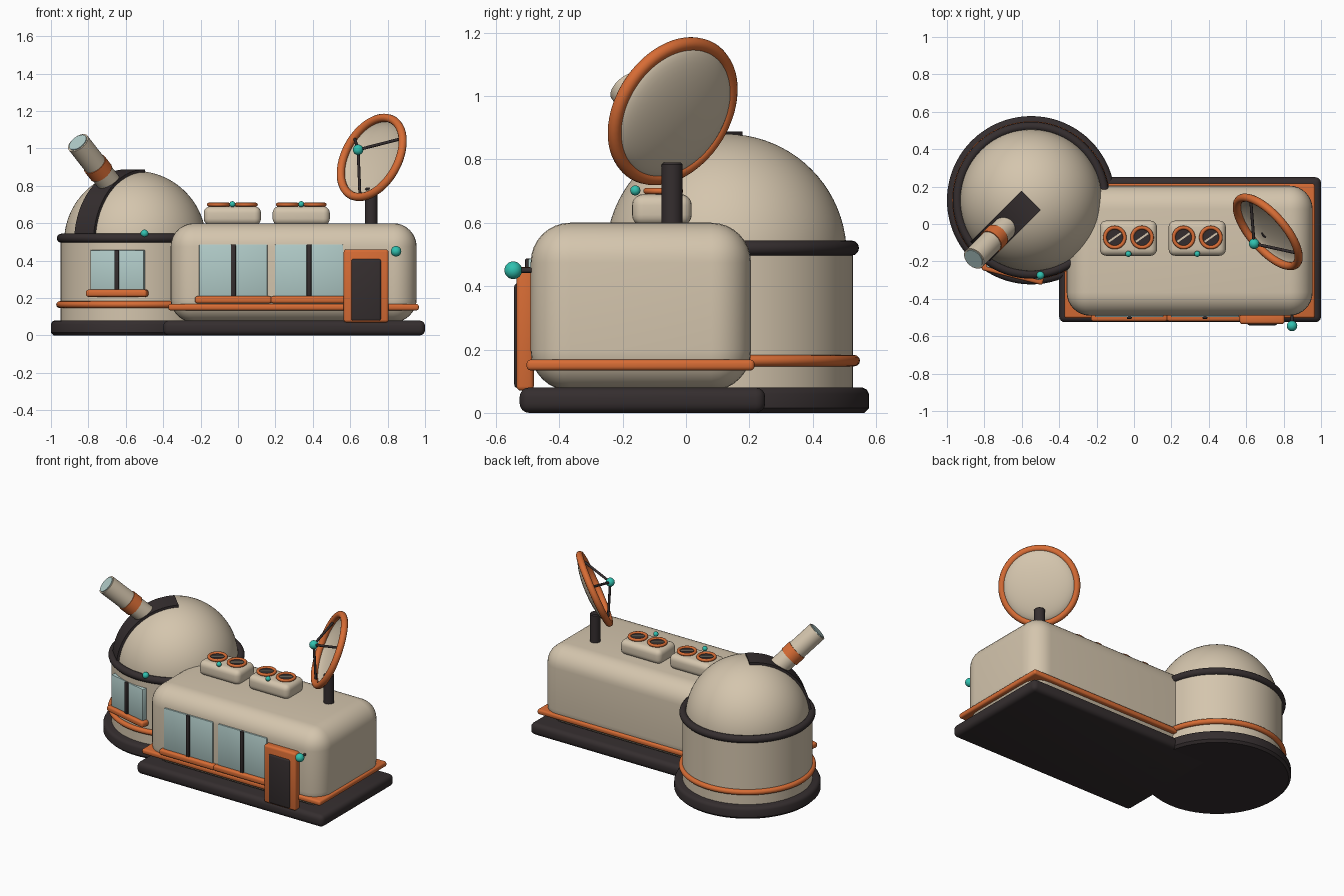
import bpy, bmesh, math
from mathutils import Vector, Matrix

if "Cube" in bpy.data.objects:
    bpy.data.objects.remove(bpy.data.objects["Cube"])


def material(name, rgb):
    m = bpy.data.materials.new(name)
    m.diffuse_color = (*rgb, 1)
    m.use_nodes = True
    m.node_tree.nodes["Principled BSDF"].inputs["Base Color"].default_value = m.diffuse_color
    return m


CREAM = material("cream", (0.66, 0.56, 0.42))
ORANGE = material("orange", (0.68, 0.15, 0.035))
DARK = material("charcoal", (0.035, 0.027, 0.028))
GLASS = material("pale_glass", (0.44, 0.60, 0.58))
TEAL = material("teal", (0.03, 0.53, 0.43))


def finish(name, bm, mat, matrix=None):
    bmesh.ops.recalc_face_normals(bm, faces=bm.faces)
    if matrix:
        bm.transform(matrix)
    me = bpy.data.meshes.new(name)
    bm.to_mesh(me)
    bm.free()
    me.materials.append(mat)
    ob = bpy.data.objects.new(name, me)
    bpy.context.collection.objects.link(ob)
    bpy.ops.object.select_all(action='DESELECT')
    ob.select_set(True)
    bpy.context.view_layer.objects.active = ob
    bpy.ops.object.shade_smooth_by_angle(angle=math.radians(40))
    return ob


def box(name, lo, hi, mat, bevel=0.0, seg=3, matrix=None):
    """Box from corner to corner with rounded edges."""
    bm = bmesh.new()
    bmesh.ops.create_cube(bm, size=1)
    lo, hi = Vector(lo), Vector(hi)
    for v in bm.verts:
        v.co = (lo + hi) / 2 + v.co * (hi - lo)
    if bevel:
        bmesh.ops.bevel(bm, geom=bm.edges[:], offset=bevel, segments=seg,
                        profile=0.5, affect='EDGES')
    return finish(name, bm, mat, matrix)


def lathe(name, profile, mat, matrix, n=64, closed=False):
    """Spin (radius, height) points round the local z axis."""
    bm = bmesh.new()
    vs = [bm.verts.new((max(r, 0), 0, z)) for r, z in profile]
    if closed:
        vs.append(vs[0])
    es = [bm.edges.new(p) for p in zip(vs, vs[1:])]
    bmesh.ops.spin(bm, geom=bm.verts[:] + es, cent=(0, 0, 0), axis=(0, 0, 1),
                   angle=math.tau, steps=n)
    bmesh.ops.remove_doubles(bm, verts=bm.verts, dist=1e-5)
    return finish(name, bm, mat, matrix)


def at(p, axis=(0, 0, 1)):
    return Matrix.Translation(p) @ Vector(axis).to_track_quat('Z', 'Y').to_matrix().to_4x4()


def torus(name, R, r, mat, matrix, n=64):
    pts = [(R + r * math.cos(i * math.tau / 12), r * math.sin(i * math.tau / 12))
           for i in range(12)]
    return lathe(name, pts, mat, matrix, n, closed=True)


def rod(name, a, b, r, mat, n=32, bevel=0.0):
    a, b = Vector(a), Vector(b)
    L = (b - a).length
    prof = [(0, 0), (r, 0), (r, L - bevel), (r - bevel, L), (0, L)]
    return lathe(name, prof, mat, at(a, b - a), n)


def ball(name, p, r, mat=TEAL):
    bm = bmesh.new()
    bmesh.ops.create_uvsphere(bm, u_segments=24, v_segments=14, radius=r)
    return finish(name, bm, mat, Matrix.Translation(p))


def window(name, w, z0, z1, sill, matrix):
    """Glass, mullion and sill; wall plane is local y = 0, outside is -y."""
    box(name + "_glass", (-w / 2, -0.006, z0), (w / 2, 0.035, z1), GLASS, 0.005, 2, matrix)
    box(name + "_mullion", (-0.013, -0.016, z0), (0.013, 0.02, z1), DARK, 0.005, 2, matrix)
    box(name + "_sill", (-sill / 2, -0.028, z0 - 0.028), (sill / 2, 0.03, z0 + 0.01),
        ORANGE, 0.012, 3, matrix)


# Foundations
C = Vector((-0.55, 0.127, 0))
box("hall_base", (-0.4, -0.525, 0), (1.0, 0.25, 0.08), DARK, 0.03, 4)
lathe("tower_base", [(0, 0), (0.435, 0), (0.45, 0.015), (0.45, 0.06),
                     (0.443, 0.074), (0.43, 0.08), (0, 0.08)], DARK, at(C), 80)

# Round tower with dome
lathe("tower_wall", [(0, 0.07), (0.4, 0.07), (0.4, 0.52), (0, 0.52)], CREAM, at(C), 80)
dome = [(0.38 * math.cos(i * math.pi / 40), 0.5 + 0.38 * math.sin(i * math.pi / 40))
        for i in range(20)] + [(0, 0.88)]
lathe("dome", dome, CREAM, at(C), 80)
torus("dome_ring", 0.395, 0.024, DARK, at(C + Vector((0, 0, 0.52))), 80)
torus("tower_trim", 0.404, 0.018, ORANGE, at(C + Vector((0, 0, 0.165))), 80)
ball("dome_lamp", (-0.5, -0.275, 0.545), 0.021)
window("tower_window", 0.295, 0.235, 0.457, 0.335,
       Matrix.Translation(C) @ Matrix.Rotation(math.radians(-14), 4, 'Z')
       @ Matrix.Translation((0, -0.398, 0)))

# Dome slit: a curved strip from the ring up to the apex
bm = bmesh.new()
rows = []
for i in range(25):
    a = math.radians(3 + 87 * i / 24)
    rows.append([bm.verts.new((x, -r * math.cos(a), 0.5 + r * math.sin(a)))
                 for x, r in ((-0.073, 0.355), (-0.073, 0.388), (0.073, 0.388), (0.073, 0.355))])
for p, q in zip(rows, rows[1:]):
    for k in range(4):
        bm.faces.new((p[k], p[(k + 1) % 4], q[(k + 1) % 4], q[k]))
bm.faces.new(rows[0])
bm.faces.new(rows[-1])
finish("dome_slit", bm, DARK,
       Matrix.Translation(C) @ Matrix.Rotation(math.radians(-45), 4, 'Z'))

# Telescope
tip = Vector((-0.855, -0.185, 1.03))
aim = Vector((-0.524, -0.524, 0.672)).normalized()
rod("telescope_barrel", tip - aim * 0.42, tip, 0.063, CREAM, 40)
rod("telescope_band", tip - aim * 0.235, tip - aim * 0.17, 0.068, ORANGE, 40)
rod("telescope_lens", tip - aim * 0.02, tip + aim * 0.005, 0.054, GLASS, 40)

# Main hall
box("hall", (-0.36, -0.49, 0.07), (0.955, 0.205, 0.6), CREAM, 0.125, 8)
box("hall_trim", (-0.372, -0.503, 0.134), (0.967, 0.216, 0.168), ORANGE, 0.012, 3)
for i, x in enumerate((-0.025, 0.38)):
    window(f"hall_window_{i + 1}", 0.365, 0.2, 0.487, 0.41, Matrix.Translation((x, -0.492, 0)))

# Door
box("door_frame", (0.565, -0.535, 0.07), (0.805, -0.48, 0.46), ORANGE, 0.014, 3)
box("door_panel", (0.605, -0.542, 0.078), (0.765, -0.5, 0.41), DARK, 0.012, 3)
ball("door_lamp", (0.845, -0.545, 0.45), 0.028)
rod("door_lamp_stem", (0.845, -0.48, 0.45), (0.845, -0.53, 0.45), 0.008, DARK, 12)

# Roof vents, each with two fans
for i, x in enumerate((-0.03, 0.338)):
    box(f"vent_{i + 1}", (x - 0.153, -0.17, 0.59), (x + 0.153, 0.018, 0.69), CREAM, 0.035, 5)
    ball(f"vent_lamp_{i + 1}", (x, -0.16, 0.702), 0.016)
    for s in (-1, 1):
        p = Vector((x + s * 0.073, -0.072, 0.7))
        rod(f"fan_disc_{i}_{s}", p - Vector((0, 0, 0.02)), p, 0.052, DARK)
        torus(f"fan_ring_{i}_{s}", 0.053, 0.01, ORANGE, at(p), 40)
        box(f"fan_bar_{i}_{s}", (-0.04, -0.005, -0.002), (0.04, 0.005, 0.006), CREAM,
            matrix=Matrix.Translation(p) @ Matrix.Rotation(math.radians(35), 4, 'Z'))

# Dish antenna
D = Vector((0.715, -0.042, 0.952))
n = Vector((-0.695, -0.605, 0.39)).normalized()
side = n.cross(Vector((0, 0, 1))).normalized()
up = side.cross(n).normalized()
rod("dish_post", (0.712, -0.044, 0.58), (0.712, -0.044, 0.79), 0.033, DARK, 32, 0.006)
bowl = [(0.225 * math.cos(i * math.pi / 24), -0.057 * math.sin(i * math.pi / 24))
        for i in range(12)] + [(0, -0.057)]
lathe("dish_bowl", bowl, CREAM, at(D, n))
torus("dish_rim", 0.23, 0.022, ORANGE, at(D, n))
feed = D + n * 0.105
for k in range(3):
    a = math.radians(-90 + 120 * k)
    rod(f"dish_strut_{k + 1}", D + (side * math.cos(a) + up * math.sin(a)) * 0.215,
        feed, 0.008, DARK, 12)
ball("dish_feed", feed, 0.028)
